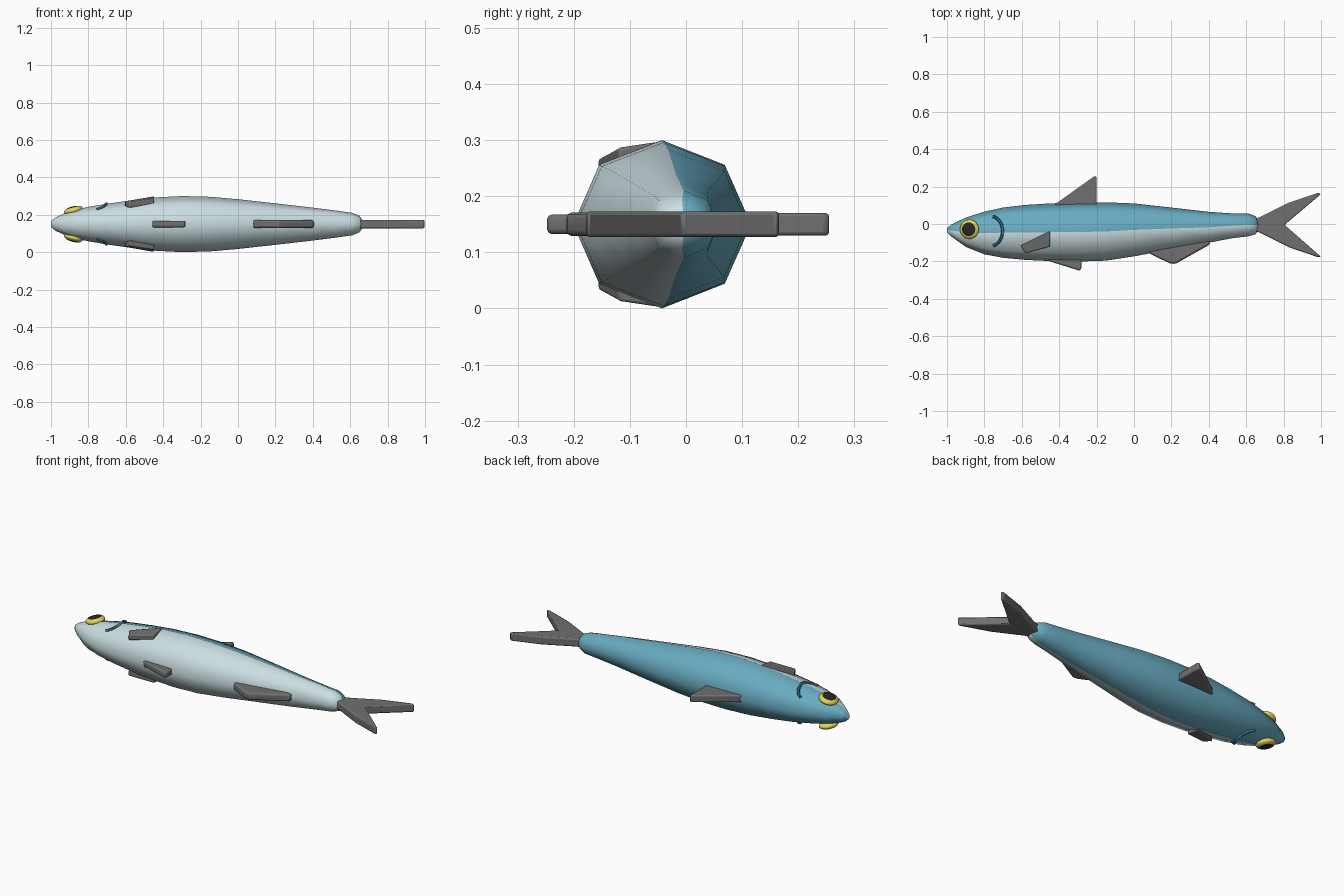
import bpy, bmesh, math
from mathutils import Matrix, Vector

if "Cube" in bpy.data.objects:
    bpy.data.objects.remove(bpy.data.objects["Cube"])

def mat(name, rgb):
    m = bpy.data.materials.new(name)
    m.diffuse_color = (*rgb, 1)
    m.use_nodes = True
    m.node_tree.nodes["Principled BSDF"].inputs["Base Color"].default_value = m.diffuse_color
    return m

TEAL = mat("teal_back", (0.14, 0.41, 0.54))
PALE = mat("pale_belly", (0.60, 0.73, 0.76))
GREY = mat("grey_fin", (0.16, 0.16, 0.16))
YELLOW = mat("yellow_eye", (0.77, 0.65, 0.10))
BLACK = mat("black_pupil", (0.02, 0.02, 0.02))
GILL = mat("dark_teal_gill", (0.04, 0.19, 0.26))
ZC = 0.15  # mid plane of the fish lying on its side

def finish(bm, name, mats, smooth=None):
    bmesh.ops.recalc_face_normals(bm, faces=bm.faces)
    me = bpy.data.meshes.new(name)
    bm.to_mesh(me)
    bm.free()
    for m in mats:
        me.materials.append(m)
    ob = bpy.data.objects.new(name, me)
    bpy.context.collection.objects.link(ob)
    if smooth:
        bpy.ops.object.select_all(action='DESELECT')
        bpy.context.view_layer.objects.active = ob
        ob.select_set(True)
        bpy.ops.object.shade_smooth_by_angle(angle=math.radians(smooth))
    return ob

# body stations: x, back y, belly y, half thickness
ST = [(-1.0, -0.022, -0.045, 0.016), (-0.975, -0.002, -0.068, 0.036),
      (-0.9, 0.034, -0.122, 0.070), (-0.8, 0.066, -0.162, 0.092),
      (-0.7, 0.088, -0.181, 0.109), (-0.58, 0.102, -0.192, 0.126),
      (-0.45, 0.110, -0.198, 0.142), (-0.3, 0.115, -0.201, 0.150),
      (-0.15, 0.116, -0.196, 0.146), (0.0, 0.110, -0.173, 0.133),
      (0.2, 0.088, -0.136, 0.111), (0.4, 0.065, -0.100, 0.088),
      (0.52, 0.057, -0.077, 0.073), (0.61, 0.057, -0.066, 0.060),
      (0.65, 0.042, -0.056, 0.044), (0.665, 0.02, -0.03, 0.022)]

def surface(x, y):
    """Half thickness of the octagonal body at x, y."""
    for a, b in zip(ST, ST[1:]):
        if a[0] <= x <= b[0]:
            f = (x - a[0]) / (b[0] - a[0])
            top, bot, hz = (a[i] + (b[i] - a[i]) * f for i in (1, 2, 3))
            t = min(1, abs(y - (top + bot) / 2) / ((top - bot) / 2))
            return hz * (1 - 0.293 * t / 0.707 if t < 0.707 else 0.707 * (1 - t) / 0.293)

# body: eight-sided loft, back half teal and belly half pale
bm = bmesh.new()
rings = []
for x, top, bot, hz in ST:
    rings.append([bm.verts.new((x, (top + bot) / 2 + (top - bot) / 2 * math.cos(k * math.pi / 4),
                                ZC + hz * math.sin(k * math.pi / 4))) for k in range(8)])
for a, b in zip(rings, rings[1:]):
    for k in range(8):
        n = (k + 1) % 8
        f = bm.faces.new((a[k], a[n], b[n], b[k]))
        f.material_index = 0 if math.cos((k + 0.5) * math.pi / 4) > 0 else 1
bm.faces.new(rings[0]).material_index = 1
bm.faces.new(rings[-1])
finish(bm, "body", [TEAL, PALE], 60)

def plate(name, bottom, top, bevel):
    bm = bmesh.new()
    lo = [bm.verts.new(p) for p in bottom]
    hi = [bm.verts.new(p) for p in top]
    bm.faces.new(lo)
    bm.faces.new(hi)
    for i in range(len(lo)):
        j = (i + 1) % len(lo)
        bm.faces.new((lo[i], lo[j], hi[j], hi[i]))
    ob = finish(bm, name, [GREY], 40)
    mod = ob.modifiers.new("rounding", 'BEVEL')
    mod.width, mod.segments = bevel, 2
    mod.limit_method = 'ANGLE'

# upright fins in the mid plane
FINS = {
    "dorsal_fin": (0.020, [(-0.43, 0.09), (-0.42, 0.107), (-0.21, 0.257), (-0.2, 0.25), (-0.2, 0.09)]),
    "pelvic_fin": (0.017, [(-0.46, -0.18), (-0.46, -0.197), (-0.29, -0.25), (-0.28, -0.235), (-0.28, -0.18)]),
    "anal_fin": (0.021, [(0.08, -0.13), (0.08, -0.157), (0.19, -0.21), (0.22, -0.214),
                         (0.405, -0.11), (0.405, -0.09), (0.35, -0.08)]),
    "tail_fin": (0.023, [(0.61, 0.02), (0.67, 0.035), (0.83, 0.115), (0.985, 0.167), (1.0, 0.16),
                         (0.805, -0.005), (1.0, -0.175), (0.985, -0.178), (0.83, -0.125),
                         (0.67, -0.045), (0.61, -0.03)]),
}
for name, (h, pts) in FINS.items():
    plate(name, [(x, y, ZC - h) for x, y in pts], [(x, y, ZC + h) for x, y in pts], 0.010)

# paired parts on both flanks
for side, s in (("upper", 1), ("lower", -1)):
    # pectoral fin lying against the flank
    pts = [(-0.605, -0.115, 0.123), (-0.45, -0.038, 0.149), (-0.448, -0.12, 0.137), (-0.58, -0.157, 0.116)]
    plate(side + "_pectoral_fin", [(x, y, ZC + s * (h - 0.03)) for x, y, h in pts],
          [(x, y, ZC + s * h) for x, y, h in pts], 0.005)

    # gill line: thin tube following the flank
    bm = bmesh.new()
    path = []
    for i in range(13):
        a = math.radians(-78 + 156 * i / 12)
        x, y = -0.765 + 0.062 * math.cos(a), -0.038 + 0.08 * math.sin(a)
        path.append(Vector((x, y, ZC + s * (surface(x, y) + 0.002))))
    prev = None
    for i, p in enumerate(path):
        d = (path[min(i + 1, 12)] - path[max(i - 1, 0)]).normalized()
        u = d.cross(Vector((0, 0, 1))).normalized()
        v = d.cross(u)
        ring = [bm.verts.new(p + 0.008 * (u * math.cos(k * math.pi / 3) + v * math.sin(k * math.pi / 3)))
                for k in range(6)]
        if prev:
            for k in range(6):
                bm.faces.new((prev[k], prev[(k + 1) % 6], ring[(k + 1) % 6], ring[k]))
        if i in (0, 12):
            bm.faces.new(ring)
        prev = ring
    finish(bm, side + "_gill_line", [GILL], 60)

    # eye: flattened ball with a dark pupil, tilted along the head
    bm = bmesh.new()
    bmesh.ops.create_uvsphere(bm, u_segments=24, v_segments=16, radius=1)
    for f in bm.faces:
        c = f.calc_center_median()
        f.material_index = 1 if c.z > 0 and math.hypot(c.x, c.y) < 0.7 else 0
    bm.transform(Matrix.Translation((-0.88, -0.028, ZC + s * 0.073))
                 @ Matrix.Diagonal((1, 1, s, 1))
                 @ Matrix.Rotation(-0.25, 4, 'Y')
                 @ Matrix.Diagonal((0.052, 0.052, 0.022, 1)))
    finish(bm, side + "_eye", [YELLOW, BLACK], 60)
